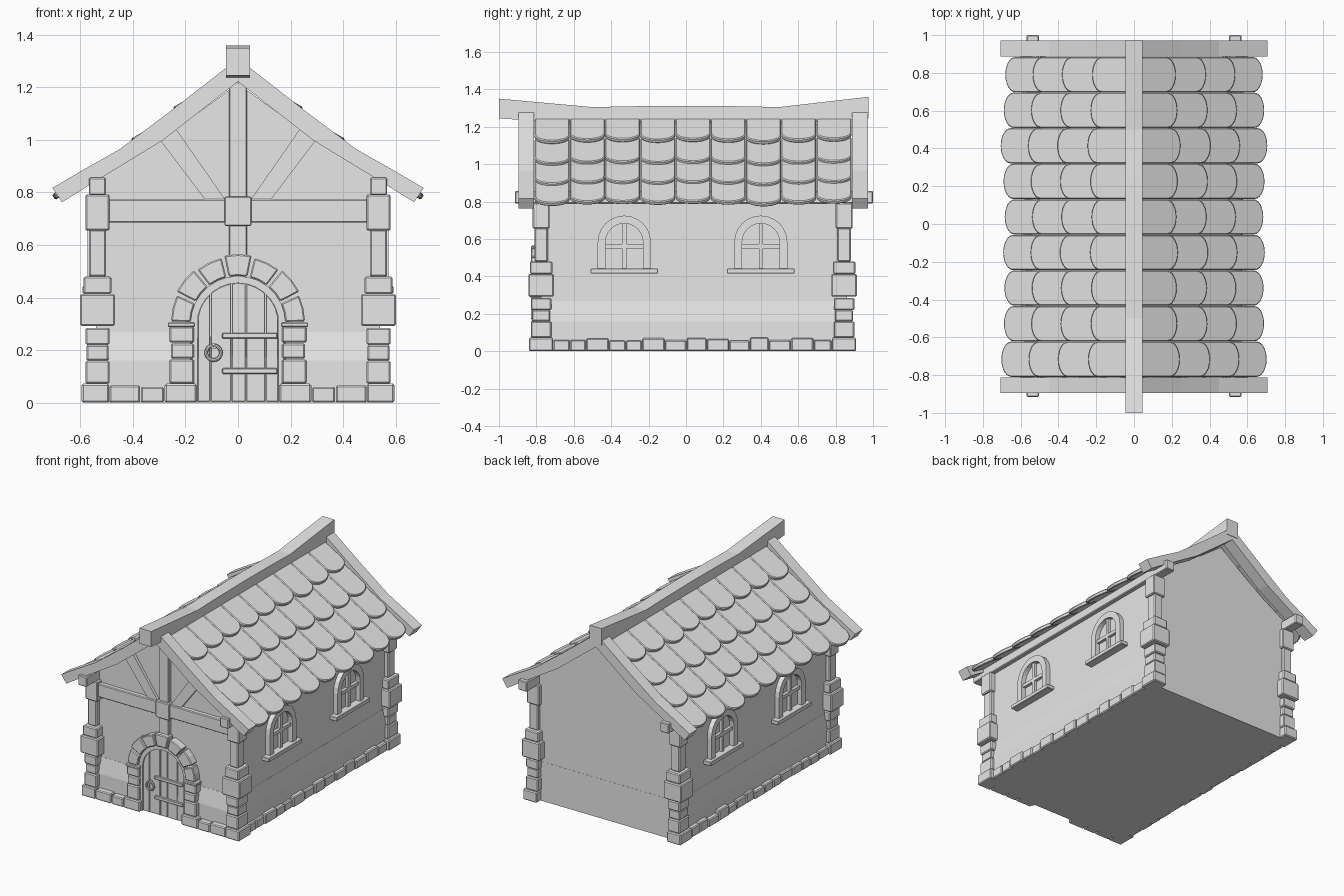
import bpy, bmesh, math, random
from mathutils import Matrix, Vector

random.seed(4)
cube = bpy.data.objects.get("Cube")
if cube:
    bpy.data.objects.remove(cube, do_unlink=True)

GREY = (0.8, 0.8, 0.8, 1)
mat = bpy.data.materials.new("plain_grey")
mat.use_nodes = True
mat.diffuse_color = GREY
mat.node_tree.nodes["Principled BSDF"].inputs["Base Color"].default_value = GREY


def place(name, mesh, bevel=0):
    ob = bpy.data.objects.new(name, mesh)
    bpy.context.collection.objects.link(ob)
    if bevel:
        mod = ob.modifiers.new("soft_edge", "BEVEL")
        mod.width = bevel
        mod.segments = 1
    return ob


def finish(bm, name):
    bmesh.ops.recalc_face_normals(bm, faces=bm.faces)
    mesh = bpy.data.meshes.new(name)
    bm.to_mesh(mesh)
    bm.free()
    mesh.materials.append(mat)
    return mesh


def prism_mesh(name, outline, axis, a, b):
    """Extrude a 2D outline from a to b along an axis."""
    def put(p, d):
        return {"x": (d, p[0], p[1]), "y": (p[0], d, p[1]), "z": (p[0], p[1], d)}[axis]
    bm = bmesh.new()
    low = [bm.verts.new(put(p, a)) for p in outline]
    high = [bm.verts.new(put(p, b)) for p in outline]
    bm.faces.new(low)
    bm.faces.new(high)
    for i in range(len(low)):
        j = (i + 1) % len(low)
        bm.faces.new((low[i], low[j], high[j], high[i]))
    return finish(bm, name)


def prism(name, outline, axis, a, b, bevel=0):
    return place(name, prism_mesh(name, outline, axis, a, b), bevel)


def box(name, x, y, z, bevel=0):
    return prism(name, [(x[0], y[0]), (x[1], y[0]), (x[1], y[1]), (x[0], y[1])],
                 "z", z[0], z[1], bevel)


def side_box(name, s, x, y, z, bevel=0):
    return box(name, sorted((s * x[0], s * x[1])), y, z, bevel)


def arc(cx, cz, r, a, b, n):
    return [(cx + r * math.cos(a + (b - a) * i / n), cz + r * math.sin(a + (b - a) * i / n))
            for i in range(n + 1)]


def arch_band(cx, base, spring, r_out, r_in, n=12):
    """Horseshoe outline standing on base."""
    return ([(cx + r_out, base)] + arc(cx, spring, r_out, 0, math.pi, n) + [(cx - r_out, base), (cx - r_in, base)]
            + arc(cx, spring, r_in, math.pi, 0, n) + [(cx + r_in, base)])


# House body with gables
half = [(0.54, 0), (0.54, 0.855), (0.33, 0.98), (0.17, 1.09)]
prism("walls", half + [(0, 1.215)] + [(-x, z) for x, z in reversed(half)], "y", -0.775, 0.86)

# Sloped plinth around the foot of the walls
bm = bmesh.new()
rings = []
for hx, front, z in ((0.558, -0.797, 0), (0.558, -0.797, 0.16), (0.541, -0.776, 0.268)):
    rings.append([bm.verts.new(c) for c in
                  ((-hx, front, z), (hx, front, z), (hx, 0.861, z), (-hx, 0.861, z))])
for lo, hi in zip(rings, rings[1:]):
    for i in range(4):
        bm.faces.new((lo[i], lo[(i + 1) % 4], hi[(i + 1) % 4], hi[i]))
bm.faces.new(rings[0])
bm.faces.new(rings[-1])
place("plinth", finish(bm, "plinth"))

# Corner pillars: half widths in x and y for each stacked block
BLOCKS = [("foot_stone", 0.052, 0.065, 0, 0.072), ("low_stone", 0.046, 0.055, 0.072, 0.16),
          ("mid_stone", 0.042, 0.048, 0.16, 0.22), ("high_stone", 0.046, 0.055, 0.22, 0.285),
          ("wide_stone", 0.067, 0.068, 0.292, 0.413), ("collar_stone", 0.053, 0.06, 0.413, 0.48),
          ("post", 0.033, 0.036, 0.48, 0.66), ("capital", 0.046, 0.045, 0.655, 0.793)]
for s in (1, -1):
    for cy in (-0.775, 0.845):
        for name, hx, hy, z0, z1 in BLOCKS:
            cx = 0.543 if name == "foot_stone" else 0.535
            side_box("pillar_" + name, s, (cx - hx, cx + hx), (cy - hy, cy + hy), (z0, z1), 0.006)
    # Long wall-plate beam poking out at both ends
    side_box("wall_plate", s, (0.503, 0.568), (-0.915, 1.0), (0.79, 0.857), 0.005)

# Foundation stones along the sides and the front
for s in (1, -1):
    y = -0.71
    while y < 0.77:
        end = min(y + random.uniform(0.08, 0.125), 0.78)
        if 0.78 - end < 0.05:
            end = 0.78
        side_box("side_foundation_stone", s, (0.5, 0.582 + random.uniform(-0.006, 0.006)),
                 (y, end - 0.003), (0, random.uniform(0.052, 0.074)), 0.006)
        y = end
    for x0, x1, top in ((0.373, 0.49, 0.066), (0.282, 0.37, 0.06), (0.157, 0.279, 0.072)):
        side_box("front_foundation_stone", s, (x0, x1), (-0.838, -0.72), (0, top), 0.006)

# Front timber frame
box("front_beam", (-0.5, 0.5), (-0.805, -0.74), (0.685, 0.775), 0.005)
box("king_post", (-0.035, 0.035), (-0.8, -0.74), (0.54, 1.22), 0.004)
box("post_joint", (-0.052, 0.052), (-0.818, -0.74), (0.672, 0.785), 0.005)
for s in (1, -1):
    brace = [(0.05, 0.775), (0.127, 0.775), (0.297, 1.0), (0.238, 1.045)]
    prism("brace", [(s * x, z) for x, z in brace], "y", -0.795, -0.74)

# Door surround: jambs, imposts and arch stones
for s in (1, -1):
    for z0, z1, out in ((0.072, 0.165, 0.262), (0.168, 0.225, 0.256), (0.228, 0.29, 0.262)):
        side_box("jamb_stone", s, (0.168, out), (-0.828, -0.75), (z0, z1), 0.006)
    side_box("impost", s, (0.165, 0.267), (-0.834, -0.75), (0.288, 0.305), 0.003)
for i in range(7):
    a = math.pi * i / 7 + 0.025
    b = math.pi * (i + 1) / 7 - 0.025
    r = 0.262 if i % 2 else 0.255
    prism("arch_stone", arc(0, 0.303, r, a, b, 2) + arc(0, 0.303, 0.18, b, a, 2),
          "y", -0.828, -0.75, 0.005)
prism("door_frame", arch_band(0, 0, 0.3, 0.182, 0.155, 14), "y", -0.81, -0.76)

# Door planks cut to the arch
cuts = [-0.155, -0.105, -0.025, 0.03, 0.105, 0.155]
for x0, x1 in zip(cuts, cuts[1:]):
    x0, x1 = x0 + 0.002, x1 - 0.002
    xs = [x1 + (x0 - x1) * i / 5 for i in range(6)]
    top = [(x, 0.3 + math.sqrt(0.155 ** 2 - x * x)) for x in xs]
    prism("door_plank", [(x0, 0.004), (x1, 0.004)] + top, "y", -0.803, -0.77, 0.002)
for z in (0.12, 0.255):
    box("door_hinge_strap", (-0.06, 0.15), (-0.816, -0.79), (z - 0.011, z + 0.011), 0.003)
bpy.ops.mesh.primitive_torus_add(location=(-0.093, -0.815, 0.19), rotation=(math.pi / 2, 0, 0),
                                 major_radius=0.028, minor_radius=0.007,
                                 major_segments=20, minor_segments=8)
ring = bpy.context.object
ring.name = "door_ring"
ring.data.materials.append(mat)
bpy.ops.object.shade_smooth_by_angle()
prism("ring_plate", arc(-0.093, 0.215, 0.012, 0, math.tau * 9 / 10, 9), "y", -0.818, -0.79)

# Arched side windows
for s in (1, -1):
    for cy in (-0.33, 0.4):
        a, b = s * 0.53, s * 0.572
        prism("window_frame", arch_band(cy, 0.44, 0.583, 0.142, 0.1), "x", a, b)
        side_box("window_sill", s, (0.53, 0.592), (cy - 0.18, cy + 0.18), (0.415, 0.442), 0.003)
        side_box("window_mullion", s, (0.53, 0.56), (cy - 0.011, cy + 0.011), (0.44, 0.683))
        side_box("window_bar", s, (0.53, 0.56), (cy - 0.1, cy + 0.1), (0.55, 0.573))

# Curved gable boards at both ends
board = [(0.0, 1.305), (0.045, 1.275), (0.25, 1.115), (0.45, 0.965), (0.6, 0.88), (0.707, 0.817),
         (0.67, 0.763), (0.494, 0.872), (0.29, 0.996), (0.15, 1.105), (0.0, 1.222)]
for s in (1, -1):
    for y0, y1 in ((-0.895, -0.812), (0.888, 0.972)):
        prism("gable_board", [(s * x, z) for x, z in board], "y", y0, y1)

# Sagging ridge beam
prism("ridge_beam", [(-1.0, 1.245), (-0.5, 1.21), (0.0, 1.215), (0.5, 1.21), (0.975, 1.245),
                     (0.975, 1.36), (0.5, 1.305), (0.25, 1.31), (0.0, 1.312), (-0.25, 1.31),
                     (-0.5, 1.305), (-1.0, 1.35)], "x", -0.045, 0.045)

# Overlapping round-ended roof tiles
ROWS = [((0.01, 1.235), (0.225, 1.11)), ((0.16, 1.118), (0.385, 0.99)),
        ((0.32, 1.008), (0.54, 0.882)), ((0.47, 0.905), (0.685, 0.778))]
WIDTH = 1.695 / 9
shifts = [random.uniform(-0.016, 0.014) for _ in range(9)]
for (x0, z0), (x1, z1) in ROWS:
    length = math.hypot(x1 - x0, z1 - z0)
    w = WIDTH / 2 - 0.001
    tip = [(length - 0.06 + 0.06 * math.cos(t), w * math.sin(t))
           for t in (math.pi * (i / 12 - 0.5) for i in range(13))]
    mesh = prism_mesh("roof_tile", [(0, -w)] + tip + [(0, w)], "z", 0, 0.024)
    for s in (1, -1):
        along = Vector((s * (x1 - x0), 0, z1 - z0)).normalized()
        across = Vector((0, s, 0))
        turn = Matrix((along, across, along.cross(across))).transposed().to_4x4()
        for i, shift in enumerate(shifts):
            start = Vector((s * x0, -0.81 + WIDTH * (i + 0.5), z0)) + along * shift
            tile = place("roof_tile", mesh, 0.005)
            tile.matrix_world = Matrix.Translation(start) @ turn
